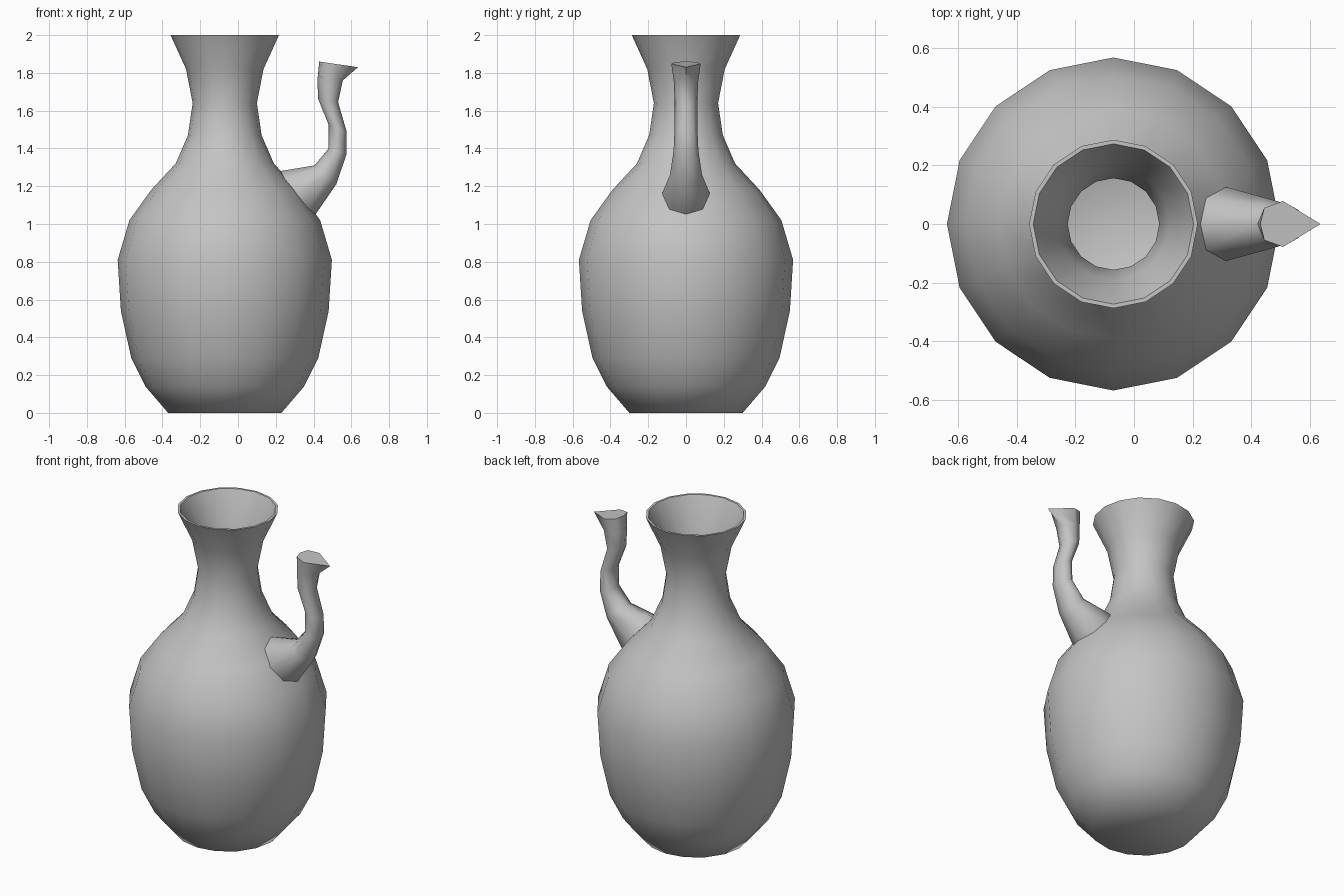
import bpy, bmesh, math

cube = bpy.data.objects.get("Cube")
if cube:
    bpy.data.objects.remove(cube, do_unlink=True)

clay = bpy.data.materials.new("grey clay")
clay.use_nodes = True
GREY = (0.55, 0.55, 0.55, 1)
clay.diffuse_color = GREY
clay.node_tree.nodes["Principled BSDF"].inputs["Base Color"].default_value = GREY


def skin(name, rings):
    """Bridge a list of vertex rings, cap both ends and smooth the result."""
    bm = bmesh.new()
    loops = [[bm.verts.new(p) for p in ring] for ring in rings]
    n = len(loops[0])
    for a, b in zip(loops, loops[1:]):
        for i in range(n):
            j = (i + 1) % n
            bm.faces.new((a[i], a[j], b[j], b[i]))
    bm.faces.new(loops[0])
    bm.faces.new(loops[-1])
    bmesh.ops.recalc_face_normals(bm, faces=bm.faces)
    mesh = bpy.data.meshes.new(name)
    bm.to_mesh(mesh)
    bm.free()
    mesh.materials.append(clay)
    obj = bpy.data.objects.new(name, mesh)
    bpy.context.collection.objects.link(obj)
    bpy.ops.object.select_all(action='DESELECT')
    obj.select_set(True)
    bpy.context.view_layer.objects.active = obj
    bpy.ops.object.shade_smooth_by_angle(angle=math.radians(62))
    return obj


# Jug body: a turned outer wall with a thin inner wall
SIDES, CENTRE, WALL = 16, -0.07, 0.014
outer = [(0.30, 0), (0.42, 0.14), (0.495, 0.29), (0.55, 0.54), (0.567, 0.81),
         (0.505, 1.02), (0.39, 1.18), (0.26, 1.32), (0.195, 1.47),
         (0.17, 1.64), (0.205, 1.82), (0.287, 2.0)]
inner = [(r - WALL, max(z, WALL)) for r, z in reversed(outer)]


def circle(r, z):
    turns = [math.tau * i / SIDES for i in range(SIDES)]
    return [(CENTRE + r * math.cos(a), r * math.sin(a), z) for a in turns]


skin("jug_body", [circle(r, z) for r, z in outer + inner])

# Spout: each station gives its neck-side point, outer point and half width
stations = [((0.19, 1.25), (0.37, 1.02), 0.125),
            ((0.225, 1.28), (0.41, 1.05), 0.125),
            ((0.405, 1.31), (0.52, 1.21), 0.085),
            ((0.48, 1.40), (0.575, 1.37), 0.066),
            ((0.48, 1.525), (0.575, 1.49), 0.06),
            ((0.425, 1.66), (0.53, 1.645), 0.06),
            ((0.42, 1.76), (0.555, 1.76), 0.065),
            ((0.43, 1.86), (0.635, 1.83), 0.078)]


def spout_ring(near, far, width, beak):
    ring = []
    for i in range(8):
        a = math.tau * i / 8
        t, s = (1 - math.cos(a)) / 2, math.sin(a)
        if beak:  # pinch the lip into a pouring point
            t = t ** 1.4
            s = math.copysign(min(abs(s), (1 - t) / 0.62), s)
        ring.append((near[0] + (far[0] - near[0]) * t, width * s,
                     near[1] + (far[1] - near[1]) * t))
    return ring


skin("spout", [spout_ring(*st, beak=st is stations[-1]) for st in stations])
